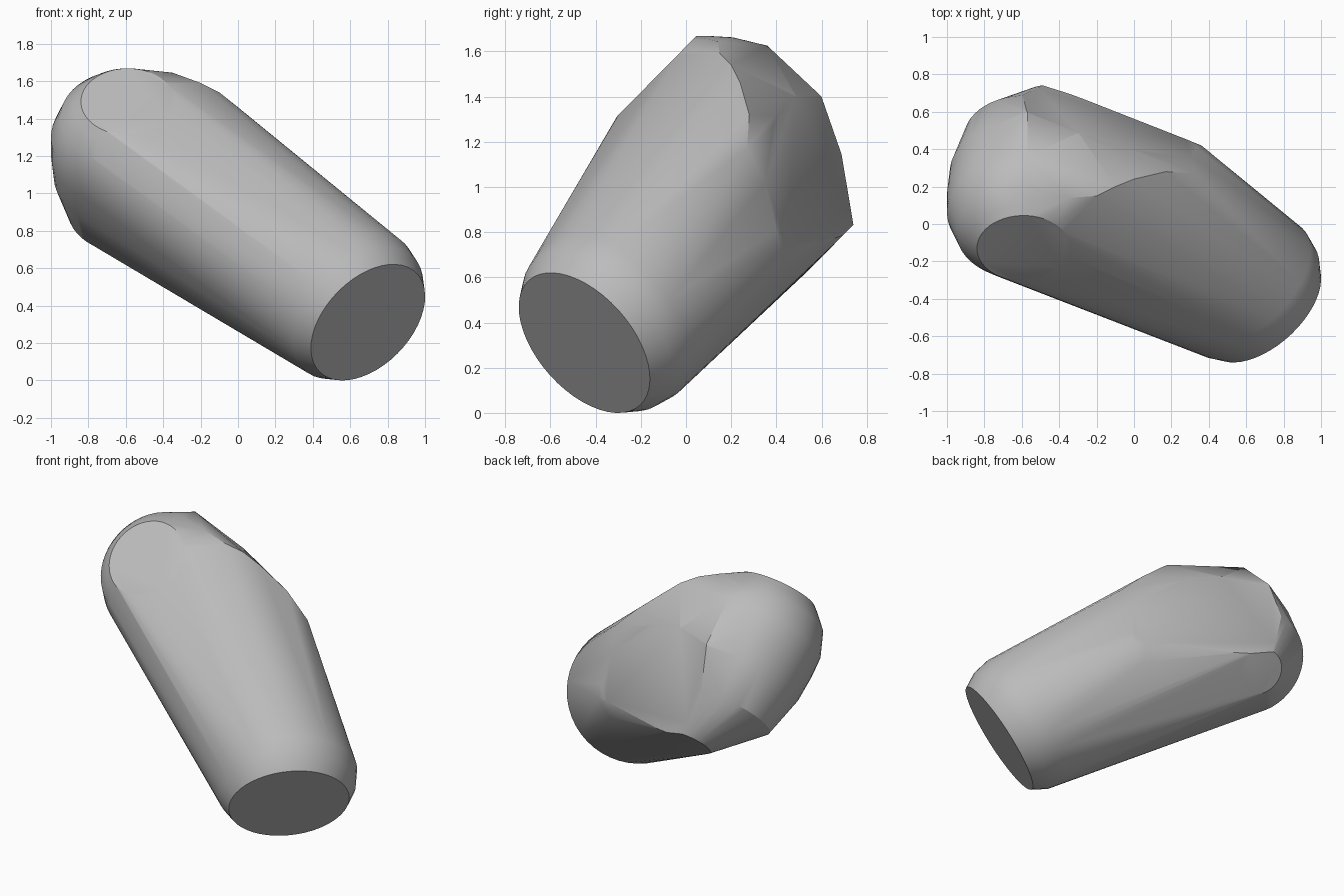
import bpy, bmesh, math
from mathutils import Vector

cube = bpy.data.objects.get("Cube")
if cube:
    bpy.data.objects.remove(cube)

# Plain grey material
grey = bpy.data.materials.new("plain grey")
grey.use_nodes = True
colour = (0.5, 0.5, 0.5, 1)
grey.diffuse_color = colour
grey.node_tree.nodes["Principled BSDF"].inputs["Base Color"].default_value = colour

bm = bmesh.new()


def rings(centre, axis, profile, sides=48):
    """Add circles around an axis; profile holds (distance, radius) pairs."""
    axis = Vector(axis).normalized()
    u = axis.orthogonal().normalized()
    v = axis.cross(u)
    for dist, radius in profile:
        for i in range(sides):
            t = math.tau * i / sides
            bm.verts.new(Vector(centre) + axis * dist
                         + (u * math.cos(t) + v * math.sin(t)) * radius)


# Chamfered round foot
rings((0.695, -0.45, 0.31), (-0.565, 0.62, 0.545),
      [(0, 0.37), (0.09, 0.42), (0.2, 0.44)])

# Rounded head with a flat disc on its upper side
head_axis = (0, 0.71, -0.7)
rings((-0.59, -0.13, 1.49), head_axis,
      [(0, 0.25), (0.04, 0.29), (0.12, 0.36), (0.27, 0.41),
       (0.4, 0.41), (0.57, 0.395), (0.83, 0.32)])

# Small flat disc underneath, set nearer the foot
rings((-0.47, 0.64, 0.73), head_axis, [(0, 0.145)])

# Crown of the head
for p in [(-0.57, 0.36, 1.625), (-0.57, 0.6, 1.4), (-0.58, 0.69, 1.15)]:
    bm.verts.new(p)

# Shoulder where the shaft meets the slanted face
for p in [(0.27, 0.42, 0.62), (0.36, 0.42, 0.73), (0.33, 0.39, 0.88),
          (0.305, 0.37, 0.99), (0.33, 0.27, 1.17), (0.17, 0.28, 1.32),
          (0, 0.39, 1.31), (0, 0.24, 1.46), (-0.3, 0.49, 1.4),
          (-0.1, 0.2, 1.54), (-0.2, 0.15, 1.59), (-0.35, 0.14, 1.645)]:
    bm.verts.new(p)

# Wrap everything in one convex skin
hull = bmesh.ops.convex_hull(bm, input=bm.verts[:])
spare = {g for g in hull["geom_interior"] + hull["geom_unused"]
         if isinstance(g, bmesh.types.BMVert)}
bmesh.ops.delete(bm, geom=list(spare), context="VERTS")

# Slanted flat face
normal = Vector((0.367, 0.888, 0.276))
cut = bmesh.ops.bisect_plane(bm, geom=bm.verts[:] + bm.edges[:] + bm.faces[:],
                             plane_co=normal * 0.709, plane_no=normal, clear_outer=True)
rim = [g for g in cut["geom_cut"] if isinstance(g, bmesh.types.BMEdge)]
bmesh.ops.holes_fill(bm, edges=rim)
bmesh.ops.dissolve_limit(bm, angle_limit=math.radians(0.5),
                         verts=bm.verts[:], edges=bm.edges[:])
bmesh.ops.recalc_face_normals(bm, faces=bm.faces[:])

mesh = bpy.data.meshes.new("rounded_body")
bm.to_mesh(mesh)
bm.free()
mesh.materials.append(grey)
body = bpy.data.objects.new("rounded_body", mesh)
bpy.context.collection.objects.link(body)
bpy.context.view_layer.objects.active = body
body.select_set(True)
bpy.ops.object.shade_smooth_by_angle(angle=math.radians(30))
